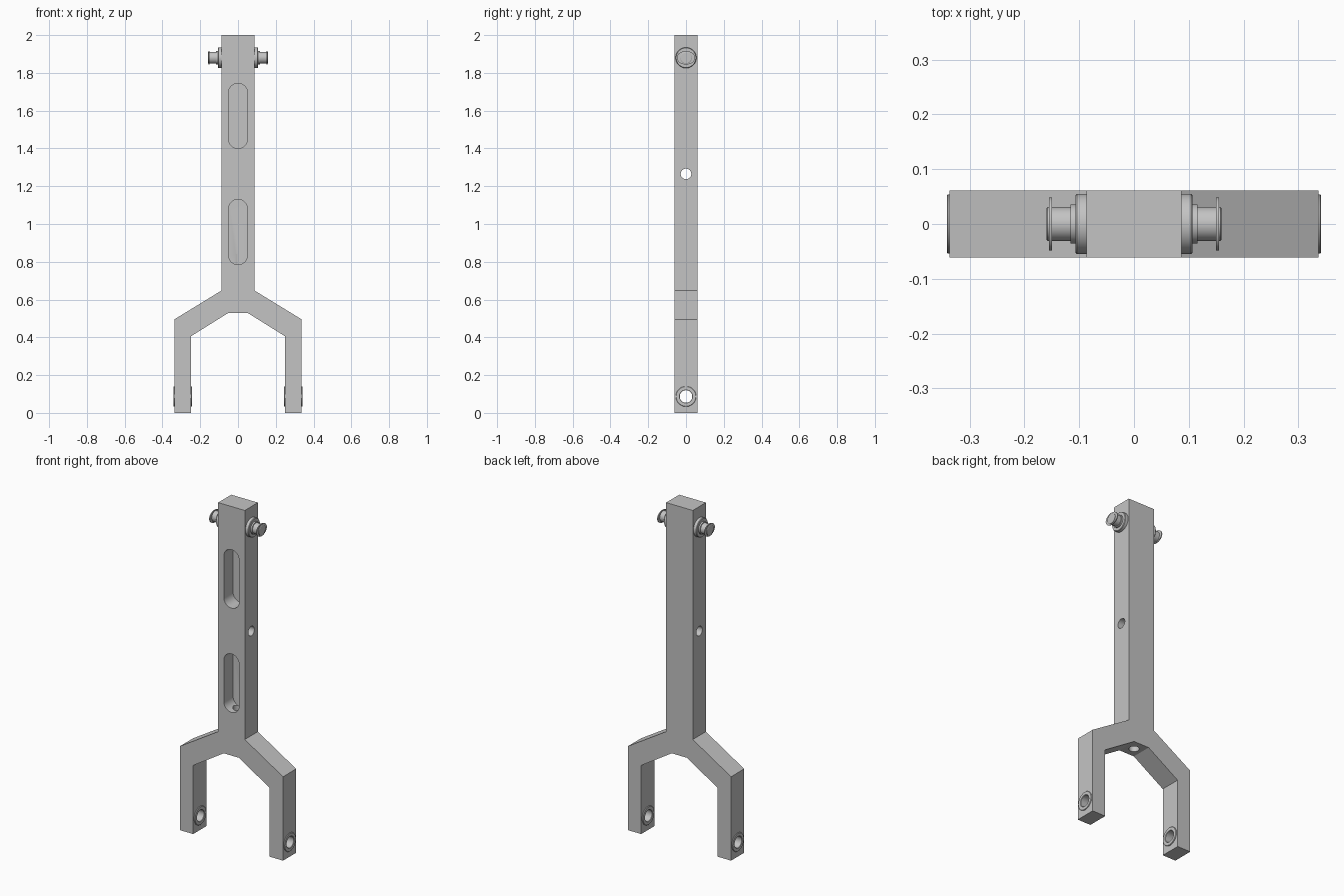
import bpy, bmesh, math
from mathutils import Matrix, Vector

cube = bpy.data.objects.get("Cube")
if cube:
    bpy.data.objects.remove(cube)

grey = bpy.data.materials.new("plain_grey")
grey.use_nodes = True
COLOUR = (0.55, 0.55, 0.55, 1)
grey.diffuse_color = COLOUR
grey.node_tree.nodes["Principled BSDF"].inputs["Base Color"].default_value = COLOUR

HALF_DEPTH = 0.061
PIN_Z, BUSH_Z, CROSS_Z = 1.88, 0.087, 1.265
LEG_X = 0.2925


def make_object(name, bm):
    bmesh.ops.remove_doubles(bm, verts=bm.verts, dist=1e-5)
    bmesh.ops.recalc_face_normals(bm, faces=bm.faces)
    mesh = bpy.data.meshes.new(name)
    bm.to_mesh(mesh)
    bm.free()
    mesh.materials.append(grey)
    obj = bpy.data.objects.new(name, mesh)
    bpy.context.collection.objects.link(obj)
    return obj


def smooth(obj):
    bpy.ops.object.select_all(action='DESELECT')
    obj.select_set(True)
    bpy.context.view_layer.objects.active = obj
    bpy.ops.object.shade_smooth_by_angle(angle=math.radians(30))


def prism(name, outline, y0, y1):
    """Extrude an x-z outline along y."""
    bm = bmesh.new()
    face = bm.faces.new([bm.verts.new((x, y0, z)) for x, z in outline])
    ext = bmesh.ops.extrude_face_region(bm, geom=[face])["geom"]
    verts = [v for v in ext if isinstance(v, bmesh.types.BMVert)]
    bmesh.ops.translate(bm, verts=verts, vec=(0, y1 - y0, 0))
    return make_object(name, bm)


def lathe(name, profile, x, z, side=1, closed=False, scale=(1, 1, 1)):
    """Spin (offset, radius) points around the x axis."""
    bm = bmesh.new()
    verts = [bm.verts.new((a, 0, r)) for a, r in profile]
    edges = [bm.edges.new(p) for p in zip(verts, verts[1:])]
    if closed:
        edges.append(bm.edges.new((verts[-1], verts[0])))
    bmesh.ops.spin(bm, geom=verts + edges, cent=(0, 0, 0), axis=(1, 0, 0),
                   angle=math.tau, steps=48)
    bmesh.ops.transform(bm, verts=bm.verts, matrix=Matrix.Diagonal(Vector((side, *scale[1:], 1))))
    bmesh.ops.translate(bm, verts=bm.verts, vec=(side * x, 0, z))
    obj = make_object(name, bm)
    smooth(obj)
    return obj


def cut(target, cutter):
    mod = target.modifiers.new("cut", 'BOOLEAN')
    mod.operation, mod.solver, mod.object = 'DIFFERENCE', 'EXACT', cutter
    bpy.context.view_layer.objects.active = target
    bpy.ops.object.modifier_apply(modifier=mod.name)
    bpy.data.objects.remove(cutter)


def rod(radius, length, matrix):
    bm = bmesh.new()
    bmesh.ops.create_cone(bm, cap_ends=True, segments=40, radius1=radius,
                          radius2=radius, depth=length, matrix=matrix)
    obj = make_object("cutter", bm)
    obj.hide_render = True
    return obj


def slot(z0, z1, r=0.05):
    """Round-ended pocket cutter, open at the front."""
    points = []
    for i in range(34):
        a = math.pi * (i if i < 17 else i - 1) / 16
        points.append((r * math.cos(a), (z1 - r if i < 17 else z0 + r) + r * math.sin(a)))
    obj = prism("cutter", points, -0.1, 0.025)
    obj.hide_render = True
    return obj


# Forked bar
half = [(0.05, 0.53), (0.25, 0.405), (0.25, 0), (0.337, 0),
        (0.337, 0.495), (0.087, 0.648), (0.087, 2)]
outline = half + [(-x, z) for x, z in reversed(half)]
fork = prism("fork_body", outline, -HALF_DEPTH, HALF_DEPTH)

# Pockets, cross holes and the bore up into the lower pocket
across = Matrix.Rotation(math.pi / 2, 4, 'Y')
cut(fork, slot(1.40, 1.745))
cut(fork, slot(0.785, 1.13))
cut(fork, rod(0.028, 1, Matrix.Translation((0, 0, CROSS_Z)) @ across))
cut(fork, rod(0.045, 1, Matrix.Translation((0, 0, BUSH_Z)) @ across))
cut(fork, rod(0.028, 0.4, Matrix.Translation((0, 0, 0.64))))
smooth(fork)

# Flanged bushings, end pins and retaining clips on both sides
bush_half = [(0.0, 0.045), (0.0435, 0.045), (0.0435, 0.054), (0.047, 0.054),
             (0.049, 0.052), (0.049, 0.035), (0.047, 0.033), (0.0, 0.033)]
bush = bush_half[:-1] + [(-a, r) for a, r in reversed(bush_half[1:-1])]
pin = [(0, 0), (0, 0.055), (0.018, 0.055), (0.021, 0.052), (0.021, 0.036),
       (0.030, 0.036), (0.030, 0.031), (0.064, 0.031), (0.064, 0.027),
       (0.069, 0.027), (0.069, 0.031), (0.072, 0.031), (0.074, 0.028), (0.074, 0)]
clip = [(0.064, 0.025), (0.064, 0.048), (0.069, 0.048), (0.069, 0.025)]
for side, label in ((1, "left"), (-1, "right")):
    lathe(label + "_bushing", bush, LEG_X, BUSH_Z, side, closed=True)
    lathe(label + "_pin", pin, 0.086, PIN_Z, side)
    lathe(label + "_retaining_clip", clip, 0.086, PIN_Z, side, closed=True,
          scale=(1, 1, 0.75))
